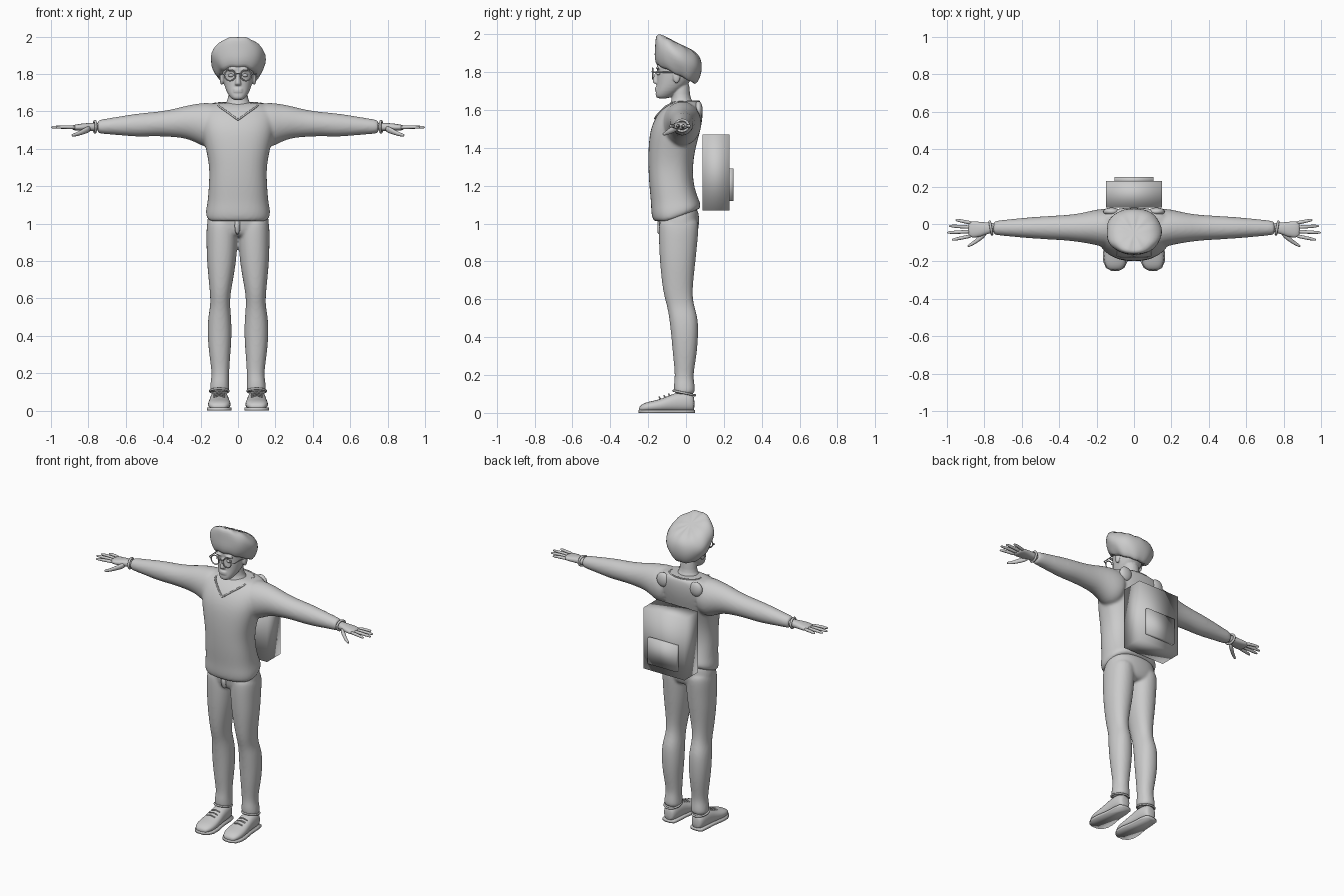
import bpy, bmesh, math
from mathutils import Vector, Matrix
from mathutils.bvhtree import BVHTree

grey = bpy.data.materials.new("plain grey")
grey.diffuse_color = (0.6, 0.6, 0.6, 1)


def loft(bm, axis, rings, n=16, power=2.0, side=1):
    """Rings are (position, a min, a max, b min, b max); a, b are z, y for x; x, z for y; x, y for z."""
    order = {"x": (2, 1, 0), "y": (0, 2, 1), "z": (0, 1, 2)}[axis]
    loops = []
    for t, a0, a1, b0, b1 in rings:
        loop = []
        for i in range(n):
            c, s = math.cos(math.tau * i / n), math.sin(math.tau * i / n)
            c = math.copysign(abs(c) ** (2 / power), c)
            s = math.copysign(abs(s) ** (2 / power), s)
            abt = ((a0 + a1) / 2 + c * (a1 - a0) / 2, (b0 + b1) / 2 + s * (b1 - b0) / 2, t)
            co = [abt[k] for k in order]
            loop.append(bm.verts.new((co[0] * side, co[1], co[2])))
        loops.append(loop)
    for p, q in zip(loops, loops[1:]):
        for i in range(n):
            j = (i + 1) % n
            bm.faces.new((p[i], p[j], q[j], q[i]))
    bm.faces.new(loops[0][::-1])
    bm.faces.new(loops[-1])


def ball(bm, loc, size):
    m = Matrix.Translation(loc) @ Matrix.Diagonal((*size, 1))
    bmesh.ops.create_uvsphere(bm, u_segments=16, v_segments=10, radius=1, matrix=m)


def box(bm, lo, hi):
    lo, hi = Vector(lo), Vector(hi)
    m = Matrix.Translation((lo + hi) / 2) @ Matrix.Diagonal((*(hi - lo), 1))
    bmesh.ops.create_cube(bm, size=1, matrix=m)


def finish(bm, name, subdiv=0, voxel=0, smooth=0, mirror=False):
    bmesh.ops.recalc_face_normals(bm, faces=bm.faces)
    me = bpy.data.meshes.new(name)
    bm.to_mesh(me)
    bm.free()
    me.materials.append(grey)
    ob = bpy.data.objects.new(name, me)
    bpy.context.collection.objects.link(ob)
    for p in me.polygons:
        p.use_smooth = True
    if mirror:
        ob.modifiers.new("mirror", "MIRROR").use_mirror_merge = False
    if subdiv:
        ob.modifiers.new("subdivide", "SUBSURF").levels = subdiv
        ob.modifiers[-1].render_levels = subdiv
    if voxel:
        r = ob.modifiers.new("blend", "REMESH")
        r.mode, r.voxel_size, r.use_smooth_shade = "VOXEL", voxel, True
    if smooth:
        s = ob.modifiers.new("soften", "SMOOTH")
        s.factor, s.iterations = 0.5, smooth
    return ob


def tube(name, points, radius, cyclic=False, mirror=False):
    cu = bpy.data.curves.new(name, "CURVE")
    cu.dimensions, cu.bevel_depth, cu.bevel_resolution = "3D", radius, 2
    sp = cu.splines.new("POLY")
    sp.points.add(len(points) - 1)
    for p, co in zip(sp.points, points):
        p.co = (*co, 1)
    sp.use_cyclic_u, sp.use_smooth = cyclic, True
    cu.materials.append(grey)
    ob = bpy.data.objects.new(name, cu)
    bpy.context.collection.objects.link(ob)
    if mirror:
        ob.modifiers.new("mirror", "MIRROR").use_mirror_merge = False
    return ob


# Sweater: body with a hem that rises at the back, blended with both sleeves
bm = bmesh.new()
loft(bm, "z", [(1.008, -.15, .15, -.15, .06), (1.013, -.17, .17, -.175, .075), (1.055, -.175, .175, -.185, .08),
               (1.11, -.163, .163, -.185, .07), (1.2, -.157, .157, -.195, .04), (1.3, -.152, .152, -.2, .035),
               (1.4, -.172, .172, -.2, .05), (1.5, -.2, .2, -.19, .08), (1.57, -.205, .205, -.158, .09),
               (1.62, -.2, .2, -.115, .088), (1.643, -.15, .15, -.075, .08), (1.648, -.09, .09, -.06, .07)], 24, 2.4)
for v in bm.verts:
    if v.co.z < 1.12:
        v.co.z += max(0, v.co.y + .1) * .36 * (1.13 - v.co.z) / .11
torso = BVHTree.FromBMesh(bm)
for s in (-1, 1):
    loft(bm, "x", [(.1, 1.42, 1.645, -.13, .08), (.17, 1.4, 1.65, -.125, .085), (.22, 1.43, 1.643, -.11, .075),
                   (.28, 1.455, 1.632, -.1, .06), (.35, 1.462, 1.612, -.09, .05), (.44, 1.467, 1.598, -.085, .045),
                   (.52, 1.463, 1.592, -.08, .04), (.6, 1.468, 1.58, -.074, .033), (.68, 1.476, 1.566, -.066, .025),
                   (.745, 1.48, 1.556, -.06, .018), (.752, 1.487, 1.55, -.053, .01)], 16, 2, s)
finish(bm, "sweater", 2, .009, 5)

# V-shaped collar laid on the chest, and a band behind the neck
front = []
for i in range(-12, 13):
    x = i / 12 * .105
    hit = torso.ray_cast(Vector((x, -1, 1.555 + abs(x) * .72)), Vector((0, 1, 0)))[0]
    if hit:
        front.append(hit + Vector((0, .001, 0)))
back = [(.105 * math.cos(a), .01 + .06 * math.sin(a), 1.645) for a in [math.pi * k / 10 for k in range(11)]]
tube("collar", front + back, .005, True)

# Raised cloth on the back of the shoulders
bm = bmesh.new()
ball(bm, (.12, .066, 1.6), (.045, .022, .047))
finish(bm, "shoulder_fold", mirror=True)

# Trousers: hips blended with two legs
bm = bmesh.new()
loft(bm, "z", [(.925, -.11, .11, -.11, .035), (.95, -.16, .16, -.137, .06), (1.0, -.17, .17, -.145, .072),
               (1.05, -.16, .16, -.15, .07), (1.1, -.15, .15, -.15, .055)], 20, 2.4)
for s in (-1, 1):
    loft(bm, "z", [(.095, .045, .15, -.06, .045), (.12, .045, .152, -.065, .05), (.16, .047, .146, -.065, .045),
                   (.2, .047, .14, -.058, .038), (.3, .04, .155, -.07, .057), (.4, .032, .165, -.078, .066),
                   (.5, .035, .162, -.09, .066), (.56, .042, .148, -.1, .045), (.62, .04, .15, -.118, .035),
                   (.7, .025, .158, -.13, .04), (.8, .008, .168, -.14, .052), (.9, .001, .17, -.145, .062),
                   (.98, .001, .171, -.146, .07), (1.04, .005, .16, -.14, .065)], 16, 2.2, s)
finish(bm, "trousers", 2, .008, 5)

# Fly flap
bm = bmesh.new()
loft(bm, "y", [(-.15, -.018, .012, .95, 1.03), (-.136, -.018, .012, .94, 1.03)], 12)
finish(bm, "fly")

# Shoes: upper, sole, laces and rim
bm = bmesh.new()
loft(bm, "y", [(.045, .075, .125, .012, .08), (.035, .062, .14, .008, .1), (0, .053, .148, .004, .11),
               (-.05, .05, .15, .004, .11), (-.1, .045, .155, .004, .088), (-.15, .038, .162, .004, .068),
               (-.2, .038, .162, .004, .06), (-.235, .055, .148, .004, .046), (-.248, .075, .128, .01, .03)], 16, 2.4)
finish(bm, "shoe_upper", 1, mirror=True)
bm = bmesh.new()
outline = [(.048, .08, .12), (.038, .06, .143), (0, .053, .148), (-.08, .048, .153), (-.15, .035, .165),
           (-.2, .035, .165), (-.235, .052, .15), (-.25, .08, .122)]
for z in (0, .016):
    vs = [bm.verts.new((x, y, z)) for y, _, x in outline] + [bm.verts.new((x, y, z)) for y, x, _ in outline[::-1]]
    bm.faces.new(vs)
bmesh.ops.bridge_loops(bm, edges=bm.edges[:])
finish(bm, "shoe_sole", mirror=True)
for k in range(3):
    y, z = -.085 - k * .025, .097 - k * .008
    tube("shoe_lace", [(.07, y, z - .008), (.1, y - .006, z + .002), (.13, y, z - .008)], .004, mirror=True)
ring = [(.1 + .05 * math.cos(a), -.01 + .057 * math.sin(a), .105 - .012 * math.sin(a))
        for a in [math.tau * k / 20 for k in range(20)]]
tube("shoe_rim", ring, .006, True, True)

# Hands: palm, fingers and thumb, with a band at the wrist
bm = bmesh.new()
loft(bm, "x", [(.73, 1.495, 1.54, -.048, .006), (.78, 1.495, 1.54, -.05, .008), (.82, 1.496, 1.537, -.07, .012),
               (.86, 1.497, 1.532, -.075, .016), (.89, 1.5, 1.526, -.07, .014)], 14, 2.4)
for tip, y0, y1 in ((.975, -.062, -.085), (1.0, -.04, -.046), (.99, -.018, -.01), (.955, .004, .022)):
    rings = []
    for t, r in ((0, .011), (.5, .01), (.9, .0085), (1, .004)):
        x, y, z = .86 + (tip - .86) * t, y0 + (y1 - y0) * t, 1.514 + .003 * math.sin(t * 3)
        rings.append((x, z - r, z + r, y - r, y + r))
    loft(bm, "x", rings, 10)
loft(bm, "x", [(.785, 1.49, 1.53, -.06, -.03), (.82, 1.478, 1.514, -.09, -.055), (.855, 1.468, 1.492, -.112, -.088),
               (.882, 1.464, 1.482, -.124, -.106), (.89, 1.468, 1.478, -.124, -.114)], 10)
finish(bm, "hand", 1, mirror=True)
cuff = [(.765 + .006 * math.cos(a), -.021 + .034 * math.cos(a), 1.518 + .03 * math.sin(a))
        for a in [math.tau * k / 20 for k in range(20)]]
tube("wrist_band", cuff, .007, True, True)

# Head, jaw, neck, nose, lips, brows and ears blended together
bm = bmesh.new()
loft(bm, "z", [(1.66, -.025, .025, -.15, -.1), (1.672, -.04, .04, -.163, -.07), (1.7, -.06, .06, -.16, -.03),
               (1.735, -.073, .073, -.155, .01), (1.77, -.081, .081, -.155, .035), (1.8, -.086, .086, -.152, .045),
               (1.85, -.088, .088, -.158, .045), (1.9, -.075, .075, -.14, .03), (1.93, -.04, .04, -.11, 0)], 20, 2.2)
loft(bm, "z", [(1.6, -.1, .1, -.1, .06), (1.635, -.075, .075, -.085, .045), (1.66, -.055, .055, -.075, .025),
               (1.7, -.052, .052, -.075, .02), (1.76, -.05, .05, -.08, .02)], 16)
loft(bm, "z", [(1.738, -.02, .02, -.17, -.14), (1.748, -.018, .018, -.181, -.14), (1.775, -.011, .011, -.172, -.14),
               (1.81, -.008, .008, -.161, -.14)], 10)
for z in (1.706, 1.717):
    ball(bm, (0, -.154, z), (.026, .011, .0065))
for s in (-1, 1):
    ball(bm, (s * .038, -.149, 1.822), (.03, .011, .007))
    ball(bm, (s * .087, -.05, 1.775), (.011, .02, .034))
finish(bm, "head", 1, .005, 2)
bm = bmesh.new()
ball(bm, (.038, -.146, 1.793), (.016, .011, .009))
finish(bm, "eye", mirror=True)

# Hair: wavy crown, leaning down towards the back
bm = bmesh.new()
loft(bm, "z", [(1.84, -.08, .08, -.14, .03), (1.822, -.105, .105, -.155, .05), (1.86, -.128, .128, -.168, .07),
               (1.905, -.148, .148, -.165, .083), (1.945, -.15, .15, -.163, .085), (1.982, -.122, .122, -.16, .078),
               (2.0, -.085, .085, -.145, .05), (2.0, -.03, .03, -.1, 0)], 28, 2.2)
for v in bm.verts:
    a = math.atan2(v.co.y + .04, v.co.x)
    v.co.x *= 1 + .04 * math.sin(7 * a + v.co.z * 40)
    v.co.z += .005 * math.sin(9 * a) - .5 * (v.co.y + .135)
finish(bm, "hair", 1)

# Round glasses
lens = [(.043 + .029 * math.cos(a), -.176, 1.793 + .029 * math.sin(a)) for a in [math.tau * k / 24 for k in range(24)]]
tube("glasses_rim", lens, .0035, True, True)
tube("glasses_bridge", [(-.015, -.176, 1.8), (0, -.18, 1.804), (.015, -.176, 1.8)], .003)
tube("glasses_arm", [(.072, -.176, 1.797), (.09, -.17, 1.8), (.097, -.05, 1.8)], .003, mirror=True)

# Backpack with its pocket
bm = bmesh.new()
box(bm, (-.15, .088, 1.07), (.15, .23, 1.47))
finish(bm, "backpack")
bm = bmesh.new()
box(bm, (-.105, .22, 1.12), (.105, .25, 1.29))
finish(bm, "backpack_pocket")
